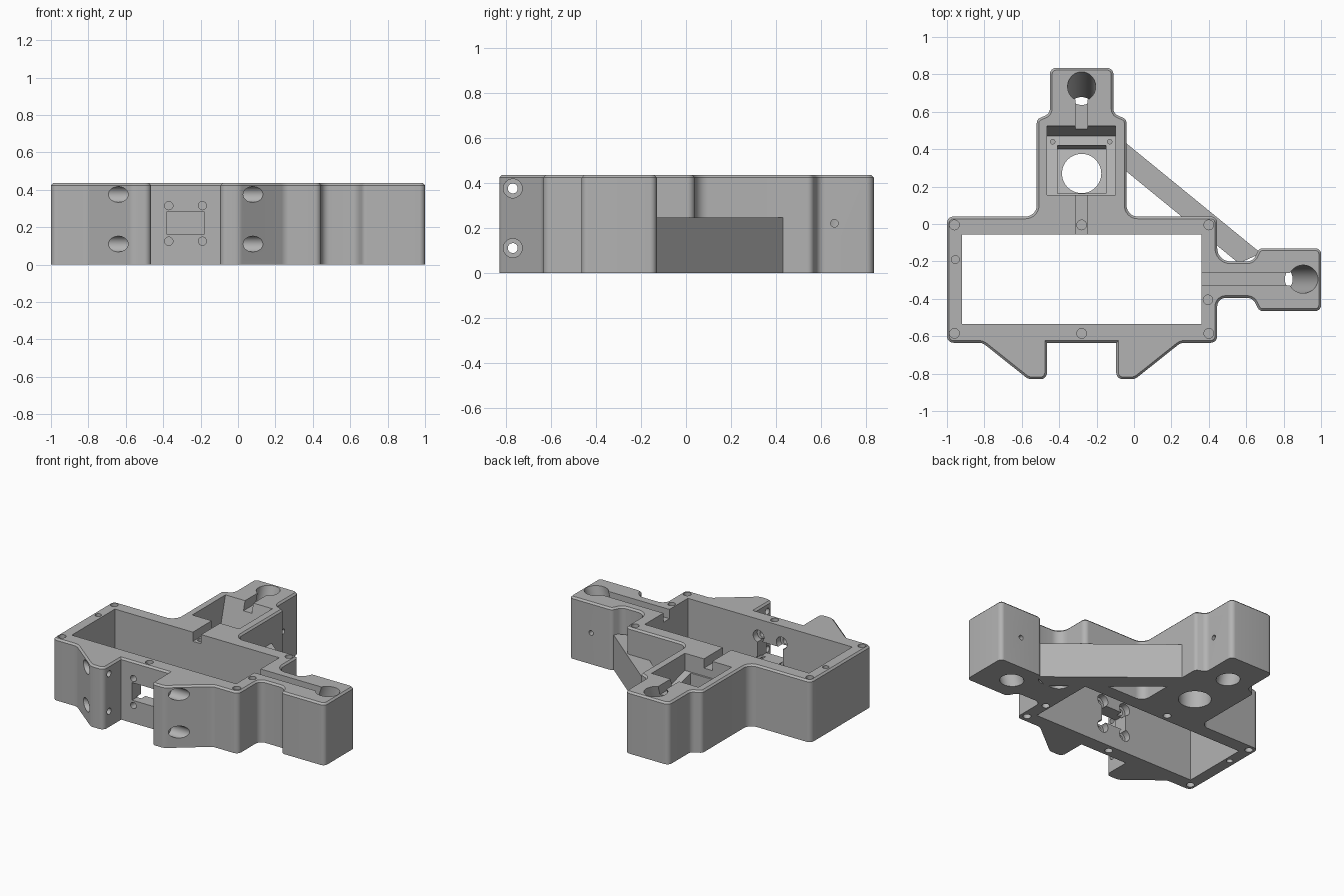
import bpy, bmesh, math
from mathutils import Vector, Matrix

H = 0.435
cube = bpy.data.objects.get("Cube")
if cube:
    bpy.data.objects.remove(cube, do_unlink=True)

grey = bpy.data.materials.new("plain_grey")
grey.use_nodes = True
grey.diffuse_color = (0.45, 0.45, 0.45, 1)
grey.node_tree.nodes["Principled BSDF"].inputs["Base Color"].default_value = (0.45, 0.45, 0.45, 1)


def make(name, bm):
    bmesh.ops.recalc_face_normals(bm, faces=bm.faces)
    mesh = bpy.data.meshes.new(name)
    bm.to_mesh(mesh)
    bm.free()
    mesh.materials.append(grey)
    ob = bpy.data.objects.new(name, mesh)
    bpy.context.collection.objects.link(ob)
    return ob


def rounded(corners, steps=8):
    """Outline with a tangent arc at each (x, y, radius) corner."""
    out = []
    n = len(corners)
    for i, (x, y, r) in enumerate(corners):
        p = Vector((x, y))
        if r == 0:
            out.append(p)
            continue
        a = (Vector(corners[i - 1][:2]) - p).normalized()
        b = (Vector(corners[(i + 1) % n][:2]) - p).normalized()
        half = a.angle(b) / 2
        centre = p + (a + b).normalized() * (r / math.sin(half))
        start = p + a * (r / math.tan(half)) - centre
        end = p + b * (r / math.tan(half)) - centre
        sweep = start.angle_signed(end)
        for k in range(steps + 1):
            out.append(centre + Matrix.Rotation(-sweep * k / steps, 2) @ start)
    return out


def prism(name, pts, lo, hi, axis="z", chamfer=0):
    place = (lambda u, v, w: (u, v, w)) if axis == "z" else (lambda u, v, w: (w, u, v))
    bm = bmesh.new()
    face = bm.faces.new([bm.verts.new(place(p[0], p[1], lo)) for p in pts])
    ext = bmesh.ops.extrude_face_region(bm, geom=[face])["geom"]
    top = [g for g in ext if isinstance(g, bmesh.types.BMVert)]
    shift = Vector(place(0, 0, hi - lo))
    bmesh.ops.translate(bm, verts=top, vec=shift)
    bmesh.ops.recalc_face_normals(bm, faces=bm.faces)
    if chamfer:
        rim = [e for e in bm.edges if all(v in top for v in e.verts)]
        bmesh.ops.bevel(bm, geom=rim, offset=chamfer, segments=1, affect="EDGES")
    return make(name, bm)


def box(x0, x1, y0, y1, z0, z1):
    return prism("box_cutter", [(x0, y0), (x1, y0), (x1, y1), (x0, y1)], z0, z1)


def cyl(p, q, r, sides=32):
    p, q = Vector(p), Vector(q)
    bm = bmesh.new()
    m = Matrix.Translation((p + q) / 2) @ (q - p).to_track_quat("Z", "Y").to_matrix().to_4x4()
    bmesh.ops.create_cone(bm, cap_ends=True, segments=sides, radius1=r, radius2=r,
                          depth=(q - p).length, matrix=m)
    return make("round_cutter", bm)


# Main body outline: frame, two front lugs, side block and rear tower
outline = [
    (-1, -0.635, 0.035), (-0.81, -0.635, 0.06), (-0.565, -0.83, 0.06), (-0.465, -0.83, 0.035),
    (-0.465, -0.635, 0), (-0.095, -0.635, 0), (-0.095, -0.83, 0.035), (0.005, -0.83, 0.06),
    (0.25, -0.635, 0.06), (0.445, -0.635, 0.035), (0.445, -0.395, 0.045), (0.635, -0.395, 0.05),
    (0.67, -0.465, 0.03), (1, -0.465, 0.03), (1, -0.13, 0.03), (0.67, -0.13, 0.03),
    (0.635, -0.2, 0.05), (0.445, -0.2, 0.07), (0.445, 0.04, 0.035), (-0.04, 0.04, 0.06),
    (-0.04, 0.56, 0.03), (-0.11, 0.59, 0.04), (-0.11, 0.835, 0.035), (-0.45, 0.835, 0.035),
    (-0.45, 0.59, 0.04), (-0.52, 0.56, 0.03), (-0.52, 0.04, 0.06), (-1, 0.04, 0.035)]
body = prism("main_body", rounded(outline), 0, H, chamfer=0.012)

# Large rectangular opening and wiring channels
cuts = [box(-0.92, 0.36, -0.535, -0.055, -0.1, 0.6),
        box(0.3, 0.9, -0.33, -0.263, H - 0.065, 0.6),
        box(-0.313, -0.248, -0.1, 0.2, H - 0.065, 0.6),
        box(-0.313, -0.248, 0.49, 0.72, H - 0.065, 0.6)]

# Stepped, tilted pocket in the tower with a round opening
tilt = math.tan(math.radians(15))


def pocket(x0, x1, front, back, floor):
    rise = floor + (back - front) * tilt
    pts = [(front, 0.6), (front, rise), (back, floor), (back + (0.6 - floor) * tilt, 0.6)]
    return prism("pocket_cutter", pts, x0, x1, axis="x")


cuts += [pocket(-0.465, -0.1, 0.155, 0.47, 0.23),
         pocket(-0.41, -0.15, 0.163, 0.4, 0.165),
         cyl((-0.28, 0.27, -0.1), (-0.28, 0.27, 0.35), 0.105, 48)]
for x in (-0.435, -0.13):
    cuts.append(cyl((x, 0.44, 0.15), (x, 0.44, 0.3), 0.012, 16))

# Slanted wells through the tower and the side block
for x, y, dx, dy in ((-0.28, 0.735, 0, -1), (0.905, -0.295, -1, 0)):
    lean = Vector((dx, dy, 0)) * 0.135 - Vector((0, 0, H))
    top = Vector((x, y, H))
    cuts.append(cyl(top - lean * 0.3, top + lean * 1.3, 0.075, 48))
cuts += [cyl((-0.27, 0.66, 0.22), (0, 0.66, 0.22), 0.017, 20),
         cyl((0.83, -0.28, 0.22), (0.83, 0, 0.22), 0.017, 20)]

# Bolt holes across the front lugs
for z in (0.11, 0.375):
    cuts += [cyl((-0.9, -0.77, z), (0.4, -0.77, z), 0.022, 24),
             cyl((-0.01, -0.77, z), (0.4, -0.77, z), 0.042),
             cyl((-0.55, -0.77, z), (-0.96, -0.77, z), 0.042)]

# Front window and its four counterbored holes
cuts.append(box(-0.38, -0.183, -0.7, -0.5, 0.16, 0.283))
for x in (-0.37, -0.19):
    for z in (0.125, 0.315):
        cuts += [cyl((x, -0.7, z), (x, -0.5, z), 0.022, 24),
                 cyl((x, -0.58, z), (x, -0.5, z), 0.042)]

# Blind screw holes in the top and bottom rims
screws = [(x, y, 0.026) for x in (-0.96, -0.28, 0.4) for y in (-0.585, -0.005)]
screws += [(-0.955, -0.19, 0.021), (0.395, -0.405, 0.025)]
for x, y, r in screws:
    if (x, y) != (-0.28, -0.005):
        cuts.append(cyl((x, y, H - 0.1), (x, y, 0.6), r, 24))
    else:
        cuts.append(cyl((x, y, H - 0.12), (x, y, 0.6), r, 24))
    cuts.append(cyl((x, y, -0.1), (x, y, 0.1), r, 24))

# Carve everything out of the body, then drop the cutters
bpy.context.view_layer.objects.active = body
for c in cuts:
    c.hide_render = True
    mod = body.modifiers.new("cut", "BOOLEAN")
    mod.operation = "DIFFERENCE"
    mod.solver = "EXACT"
    mod.object = c
    bpy.ops.object.modifier_apply(modifier=mod.name)
    bpy.data.objects.remove(c, do_unlink=True)

# Low diagonal brace between the tower and the side block
brace = prism("diagonal_brace", [(-0.07, 0.455), (-0.07, 0.305), (0.56, -0.21), (0.68, -0.157)], 0, 0.245)

for ob in (body, brace):
    bpy.ops.object.select_all(action="DESELECT")
    ob.select_set(True)
    bpy.context.view_layer.objects.active = ob
    bpy.ops.object.shade_smooth_by_angle(angle=math.radians(30))
